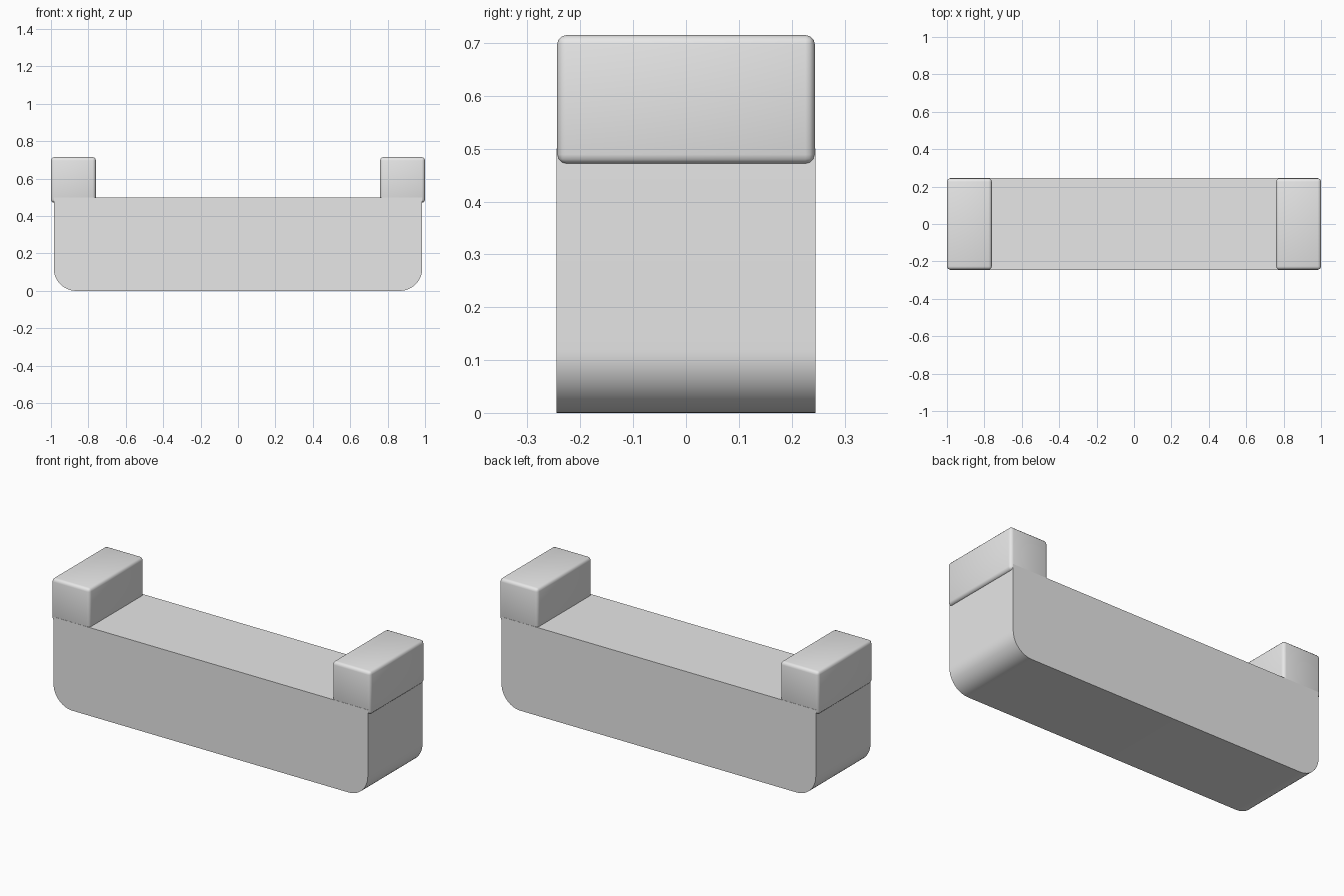
import bpy
import bmesh
from math import sin, cos, pi, radians

cube = bpy.data.objects.get("Cube")
if cube:
    bpy.data.objects.remove(cube, do_unlink=True)

grey = bpy.data.materials.new("light grey")
grey.use_nodes = True
colour = (0.8, 0.8, 0.8, 1)
grey.diffuse_color = colour
grey.node_tree.nodes["Principled BSDF"].inputs["Base Color"].default_value = colour


def add_object(name, bm):
    """Turn a bmesh into a named grey object with smooth shading and sharp edges."""
    bmesh.ops.recalc_face_normals(bm, faces=bm.faces)
    mesh = bpy.data.meshes.new(name)
    bm.to_mesh(mesh)
    bm.free()
    mesh.materials.append(grey)
    obj = bpy.data.objects.new(name, mesh)
    bpy.context.collection.objects.link(obj)
    bpy.ops.object.select_all(action='DESELECT')
    obj.select_set(True)
    bpy.context.view_layer.objects.active = obj
    bpy.ops.object.shade_smooth_by_angle(angle=radians(30))
    return obj


# Trough body: profile with rounded lower corners, extruded front to back
HALF_LENGTH, HALF_DEPTH, HEIGHT, RADIUS, STEPS = 0.985, 0.245, 0.5, 0.12, 12
arc = [i * pi / 2 / STEPS for i in range(STEPS + 1)]
right_side = [(HALF_LENGTH - RADIUS + RADIUS * sin(a), RADIUS - RADIUS * cos(a)) for a in arc]
right_side.append((HALF_LENGTH, HEIGHT))
profile = right_side + [(-x, z) for x, z in reversed(right_side)]

bm = bmesh.new()
face = bm.faces.new([bm.verts.new((x, -HALF_DEPTH, z)) for x, z in profile])
extruded = bmesh.ops.extrude_face_region(bm, geom=[face])["geom"]
moved = [v for v in extruded if isinstance(v, bmesh.types.BMVert)]
bmesh.ops.translate(bm, verts=moved, vec=(0, 2 * HALF_DEPTH, 0))
add_object("body", bm)

# Raised end blocks with softened edges, overhanging the ends slightly
for name, side in (("left_end_block", 1), ("right_end_block", -1)):
    bm = bmesh.new()
    bmesh.ops.create_cube(bm, size=1)
    bmesh.ops.scale(bm, vec=(0.24, 0.488, 0.244), verts=bm.verts)
    bmesh.ops.translate(bm, vec=(side * 0.88, 0, 0.593), verts=bm.verts)
    bmesh.ops.bevel(bm, geom=bm.edges[:], offset=0.018, segments=3,
                    profile=0.5, affect='EDGES')
    add_object(name, bm)
